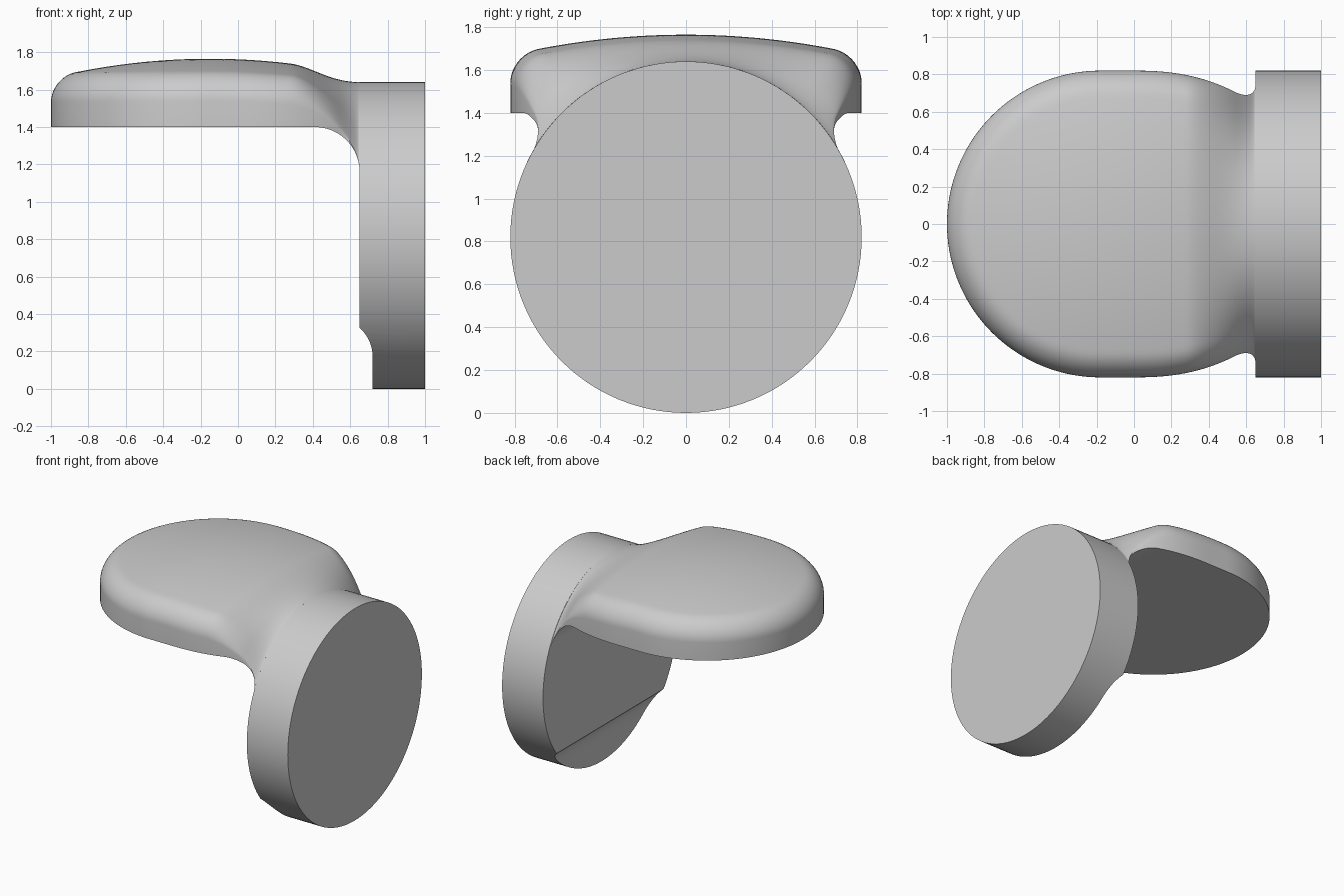
import bpy, bmesh, math
from mathutils import Matrix

if "Cube" in bpy.data.objects:
    bpy.data.objects.remove(bpy.data.objects["Cube"])

R = 0.82          # disc radius and pad half width
CX = -0.18        # centre of the rounded pad end
JOIN = 0.65       # plane where the neck meets the disc


def finish(name, bm):
    bmesh.ops.recalc_face_normals(bm, faces=bm.faces[:])
    me = bpy.data.meshes.new(name)
    bm.to_mesh(me)
    bm.free()
    ob = bpy.data.objects.new(name, me)
    bpy.context.collection.objects.link(ob)
    return ob


def smooth(ob):
    bpy.ops.object.select_all(action='DESELECT')
    ob.select_set(True)
    bpy.context.view_layer.objects.active = ob
    bpy.ops.object.shade_smooth_by_angle(angle=math.radians(32))


# Upright disc
bm = bmesh.new()
bmesh.ops.create_cone(bm, cap_ends=True, segments=128, radius1=R, radius2=R, depth=0.35,
                      matrix=Matrix.Translation((0.825, 0, R)) @ Matrix.Rotation(math.pi / 2, 4, 'Y'))
disc = finish("disc", bm)

# Scoop along the bottom of the inner disc face
scoop = [(0.52 + 0.2 * math.cos(a), 0.17 + 0.206 * math.sin(a))
         for a in [math.radians(50.5 * i / 12) for i in range(13)]]
scoop += [(0.5, scoop[-1][1]), (0.5, -0.1), (0.72, -0.1)]
bm = bmesh.new()
face = bm.faces.new([bm.verts.new((x, -1, z)) for x, z in scoop])
ext = bmesh.ops.extrude_face_region(bm, geom=[face])
bmesh.ops.translate(bm, vec=(0, 2, 0),
                    verts=[g for g in ext['geom'] if isinstance(g, bmesh.types.BMVert)])
cutter = finish("scoop_cutter", bm)
cutter.hide_render = True
mod = disc.modifiers.new("scoop", 'BOOLEAN')
mod.operation = 'DIFFERENCE'
mod.solver = 'EXACT'
mod.object = cutter
bpy.context.view_layer.objects.active = disc
bpy.ops.object.modifier_apply(modifier=mod.name)
bpy.data.objects.remove(cutter)
smooth(disc)


# Pad and neck: half section swept along one side, round the end and back
def half_width(x):
    w = R - 0.5 * max(x, 0) ** 2.4
    t = min(max((x - 0.54) / 0.11, 0), 1)
    return w + 0.104 * (1 - math.sqrt(1 - t * t))


def underside(x):
    t = min(max((x - 0.41) / 0.24, 0), 1)
    return 1.16 + 0.24 * math.sqrt(1 - t * t)


N = 28


def section(x, angle, side):
    """Points from the top centre over the edge to the bottom centre."""
    w, zb = half_width(x), underside(x)
    s = min(max((x - 0.28) / 0.38, 0), 1)
    s = s * s * (3 - 2 * s)
    pts = []
    for j in range(N + 1):
        f = math.sin(j / N * math.pi / 2)
        y = f * w
        if angle is None:
            p = (x, side * y)
        else:
            p = (CX + y * math.cos(angle), y * math.sin(angle))
        dome = 1.765 - 0.14 * ((p[0] + 0.15) ** 2 + p[1] ** 2)
        e = max(1 - w * (1 - f) / 0.13, 0)
        pad = dome - 0.13 * (1 - math.sqrt(max(1 - e * e, 0)))
        drop = (R - math.sqrt(max(R * R - y * y, 0))) / (R - math.sqrt(max(R * R - w * w, 0)))
        arch = 2 * R - (2 * R - zb) * drop
        pts.append((*p, pad * (1 - s) + arch * s))
    pts.append((*p, zb))
    pts.append((CX if angle is not None else x, 0, zb))
    return pts


M = 56
xs = [CX + (JOIN - CX) * math.sin(i / M * math.pi / 2) for i in range(M + 1)]
rows = [section(x, None, 1) for x in reversed(xs)]
rows += [section(CX, math.pi / 2 + math.pi * i / 72, 1) for i in range(1, 72)]
rows += [section(x, None, -1) for x in xs]
bm = bmesh.new()
grid = [[bm.verts.new(p) for p in row] for row in rows]
for a, b in zip(grid, grid[1:]):
    for j in range(len(a) - 1):
        bm.faces.new((a[j], b[j], b[j + 1], a[j + 1]))
bmesh.ops.remove_doubles(bm, verts=bm.verts[:], dist=1e-5)
bmesh.ops.holes_fill(bm, edges=[e for e in bm.edges if e.is_boundary], sides=0)
pad = finish("pad_and_neck", bm)
smooth(pad)
